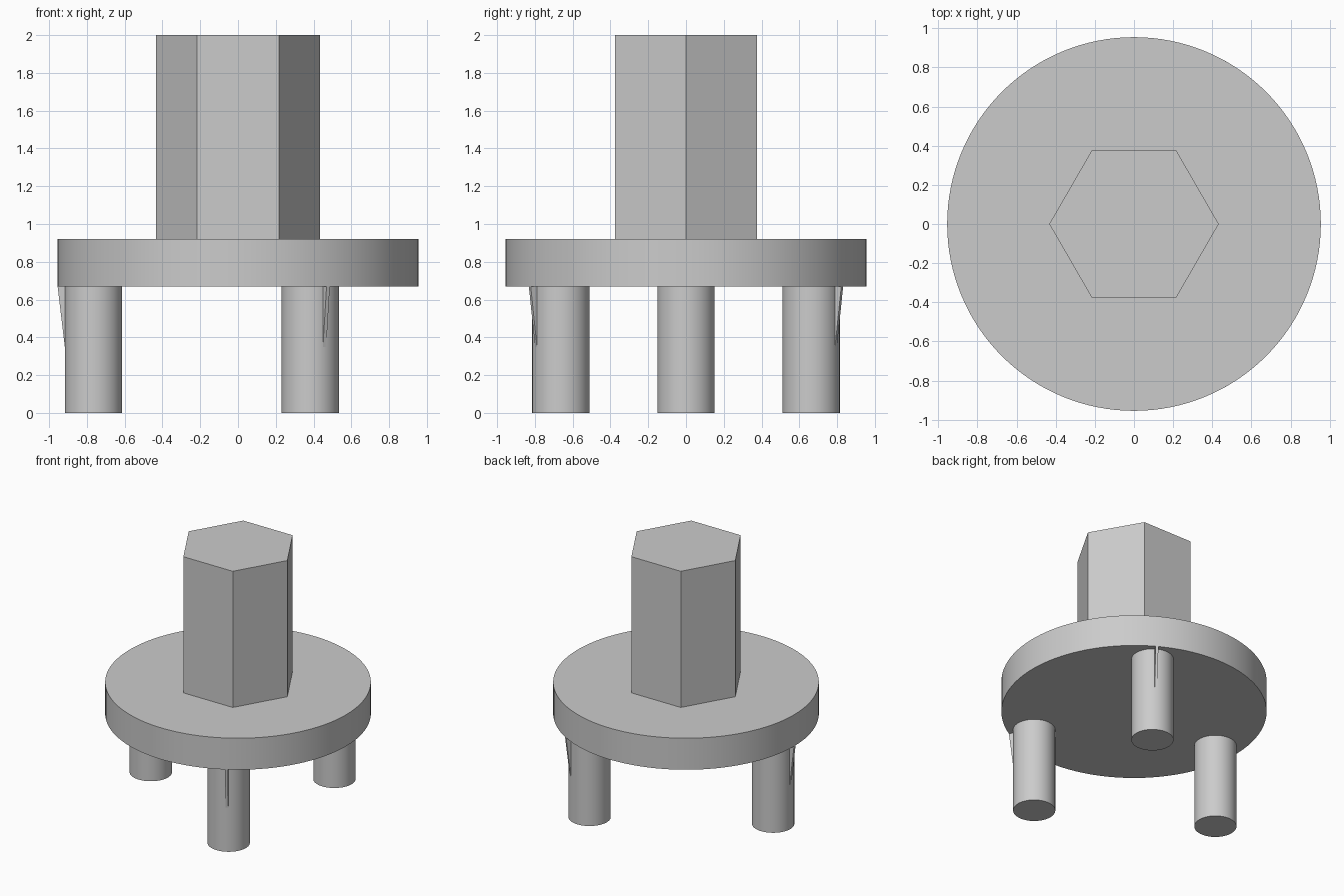
import bpy
import bmesh
from math import pi, cos, sin, radians
from mathutils import Matrix

cube = bpy.data.objects.get("Cube")
if cube:
    bpy.data.objects.remove(cube, do_unlink=True)

grey = bpy.data.materials.new("plain grey")
grey.use_nodes = True
colour = (0.6, 0.6, 0.6, 1)
grey.diffuse_color = colour
grey.node_tree.nodes["Principled BSDF"].inputs["Base Color"].default_value = colour

DISC_RADIUS, DISC_BOTTOM, DISC_TOP = 0.955, 0.67, 0.92
LEG_RADIUS, LEG_RING = 0.152, 0.765
FIN_BOTTOM, FIN_WIDTH = 0.35, 0.02


def prism(name, radius, bottom, top, sides, x=0, y=0, smooth=True):
    bpy.ops.mesh.primitive_cylinder_add(
        vertices=sides, radius=radius, depth=top - bottom,
        location=(x, y, (bottom + top) / 2))
    obj = bpy.context.object
    obj.name = name
    obj.data.materials.append(grey)
    if smooth:
        bpy.ops.object.shade_smooth_by_angle(angle=radians(30))
    return obj


def fin(name, angle):
    """Thin tapered rib, from the leg's outer side to the disc's rim."""
    outline = [(LEG_RING, FIN_BOTTOM), (LEG_RING + LEG_RADIUS, FIN_BOTTOM),
               (DISC_RADIUS, DISC_BOTTOM), (LEG_RING, DISC_BOTTOM)]
    bm = bmesh.new()
    face = bm.faces.new([bm.verts.new((r, -FIN_WIDTH / 2, z)) for r, z in outline])
    side = bmesh.ops.extrude_face_region(bm, geom=[face])["geom"]
    bmesh.ops.translate(bm, vec=(0, FIN_WIDTH, 0),
                        verts=[v for v in side if isinstance(v, bmesh.types.BMVert)])
    bmesh.ops.recalc_face_normals(bm, faces=bm.faces)
    bm.transform(Matrix.Rotation(angle, 4, "Z"))
    mesh = bpy.data.meshes.new(name)
    bm.to_mesh(mesh)
    bm.free()
    mesh.materials.append(grey)
    bpy.context.collection.objects.link(bpy.data.objects.new(name, mesh))


# Round flange and hexagonal post (corners on the x axis)
prism("flange_disc", DISC_RADIUS, DISC_BOTTOM, DISC_TOP, 128)
post = prism("hex_post", 0.433, DISC_TOP, 2, 6, smooth=False)
post.data.transform(Matrix.Rotation(pi / 6, 4, "Z"))

# Three legs, each with a fin on its outer side
for name, degrees in (("right", 180), ("back_left", 60), ("front_left", -60)):
    a = radians(degrees)
    prism(name + "_leg", LEG_RADIUS, 0, DISC_BOTTOM, 64,
          LEG_RING * cos(a), LEG_RING * sin(a))
    fin(name + "_fin", a)
